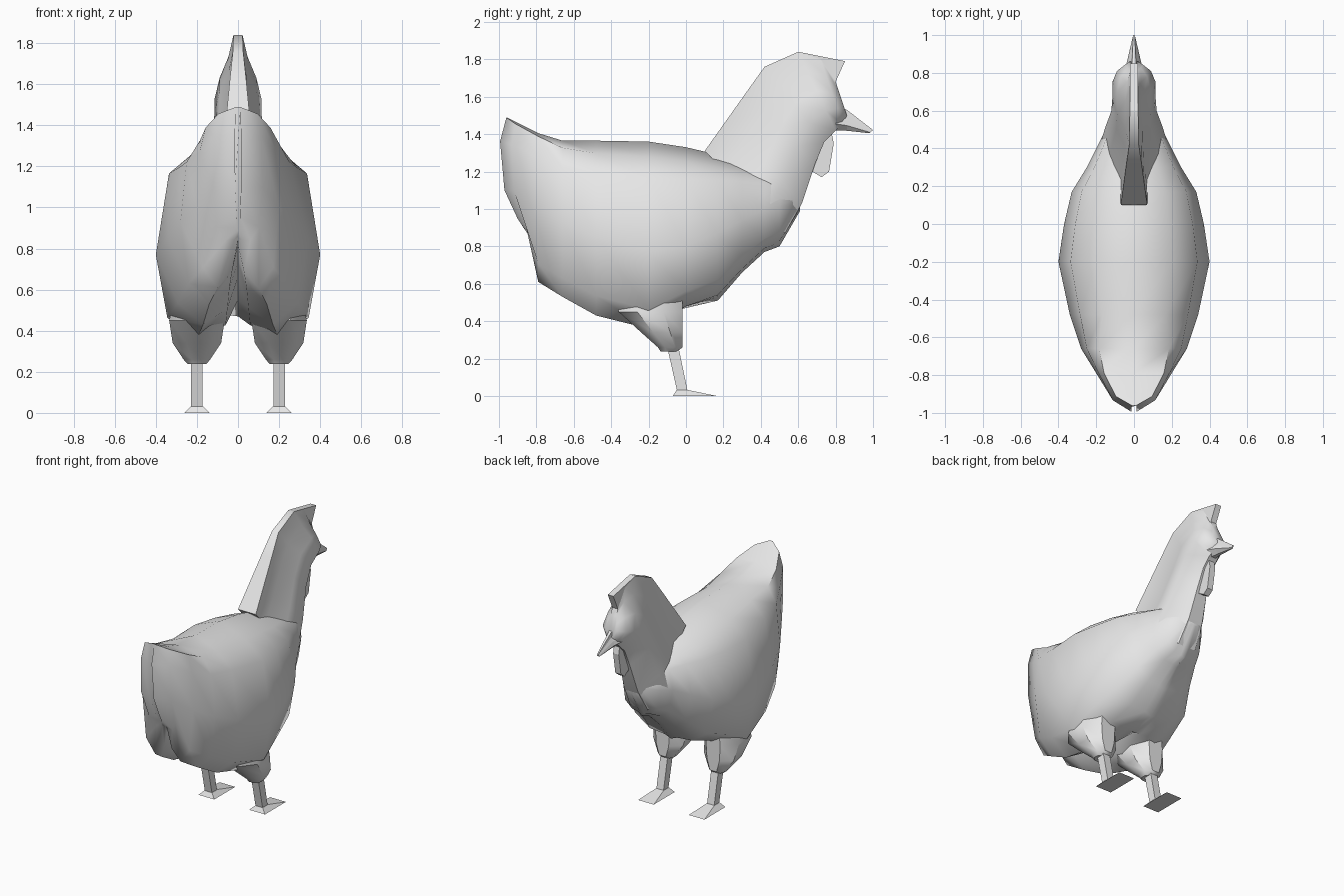
import bpy
import bmesh
from math import cos, sin, pi, radians

cube = bpy.data.objects.get("Cube")
if cube:
    bpy.data.objects.remove(cube, do_unlink=True)

# Single plain grey for the whole bird
shade = (0.8, 0.8, 0.8, 1)
grey = bpy.data.materials.new("plain_grey")
grey.use_nodes = True
grey.diffuse_color = shade
grey.node_tree.nodes["Principled BSDF"].inputs["Base Color"].default_value = shade


def loft(name, rings, smooth_angle=None):
    """Skin a list of equal-sized point rings and close both ends."""
    bm = bmesh.new()
    loops = [[bm.verts.new(point) for point in ring] for ring in rings]
    count = len(loops[0])
    for first, second in zip(loops, loops[1:]):
        for i in range(count):
            j = (i + 1) % count
            bm.faces.new((first[i], first[j], second[j], second[i]))
    bm.faces.new(loops[0])
    bm.faces.new(loops[-1])
    bmesh.ops.recalc_face_normals(bm, faces=bm.faces)
    mesh = bpy.data.meshes.new(name)
    bm.to_mesh(mesh)
    bm.free()
    mesh.materials.append(grey)
    obj = bpy.data.objects.new(name, mesh)
    bpy.context.collection.objects.link(obj)
    if smooth_angle:
        bpy.ops.object.select_all(action='DESELECT')
        obj.select_set(True)
        bpy.context.view_layer.objects.active = obj
        bpy.ops.object.shade_smooth_by_angle(angle=radians(smooth_angle))


def slab(name, outline, half):
    """Upright plate from (y, z) points."""
    loft(name, [[(x, y, z) for y, z in outline] for x in (-half, half)])


def body_ring(y, width, top, middle, low, belly):
    """Mirrored section with sloping back, two low lobes and a centre crease."""
    rump = min(1, max(0, (-0.5 - y) / 0.3))
    sides = [
        (width * (0.5 + 0.3 * rump), top - width * (0.2 - 0.12 * rump)),
        (width * (0.84 + 0.1 * rump), top + (middle - top) * 0.33),
        (width, middle),
        (width * 0.86, low + (middle - low) * 0.25),
        (width * 0.5, low),
        (width * 0.15, low + (belly - low) * 0.35),
    ]
    outline = [(0, top)] + sides + [(0, belly)] + [(-x, z) for x, z in reversed(sides)]
    # Sections behind the rump bow backwards to form the upright tail
    tail = max(0, (-0.8 - y) / 0.16)
    ring = []
    for x, z in outline:
        t = min(1, (top - z) / (top - belly))
        ring.append((x, y + tail * (0.12 * t - 0.36 * t * (1 - t)), z))
    return ring


def ridged_ring(back, front, width, ridge):
    """Tilted teardrop section with a narrow flat back edge; back and front are (y, z)."""
    half = []
    for blend, share in ((0, 0), (0.25, 0.4), (0.5, 0.78), (0.75, 1), (1, 0.3)):
        y, z = (b + (f - b) * blend for b, f in zip(back, front))
        half.append((max(ridge, width * share), y, z))
    return half + [(-x, y, z) for x, y, z in reversed(half)]


def level_ring(centre, half_x, half_y, count):
    """Level polygon whose flat sides touch the given half sizes."""
    x, y, z = centre
    reach = 1 / cos(pi / count)
    angles = [pi * (2 * i + 1) / count for i in range(count)]
    return [(x + half_x * reach * cos(a), y + half_y * reach * sin(a), z) for a in angles]


# Body from tail to breast: y, half width, back, widest, lobe and crease heights
body_sections = [
    (-.96, .015, 1.49, 1.1, .9, .86),
    (-.91, .12, 1.465, 1.1, .84, .85),
    (-.79, .2, 1.405, 1, .61, .82),
    (-.66, .28, 1.365, .93, .53, .74),
    (-.48, .34, 1.365, .85, .43, .66),
    (-.2, .4, 1.36, .77, .36, .55),
    (0, .37, 1.33, .8, .48, .47),
    (.17, .33, 1.29, .87, .54, .51),
    (.3, .25, 1.25, .94, .68, .66),
    (.42, .19, 1.21, 1, .79, .77),
    (.5, .15, 1.18, 1.02, .83, .8),
    (.61, .06, 1.13, 1.06, 1, .99),
]
loft("body", [body_ring(*section) for section in body_sections], smooth_angle=60)

# Neck and head: back point, throat point, half width, half width of the ridge
neck_sections = [
    ((.1, 1.31), (.53, .87), .18, .07),
    ((.21, 1.465), (.62, 1.03), .15, .055),
    ((.32, 1.62), (.69, 1.24), .12, .04),
    ((.42, 1.76), (.74, 1.36), .115, .025),
    ((.6, 1.84), (.8, 1.42), .115, .022),
    ((.72, 1.8), (.84, 1.45), .09, .022),
    ((.8, 1.68), (.86, 1.5), .045, .022),
]
loft("neck_and_head", [ridged_ring(*section) for section in neck_sections], smooth_angle=50)

# Front tip of the comb
slab("comb_tip", [(.6, 1.84), (.85, 1.79), (.8, 1.68), (.72, 1.62)], 0.022)

# Wattle hanging below the beak
slab("wattle", [(.7, 1.38), (.78, 1.4), (.79, 1.35), (.765, 1.2), (.725, 1.17), (.675, 1.2)], 0.022)

# Beak
beak_sections = [
    ((.8, 1.56), (.8, 1.42), .055, .015),
    ((.86, 1.53), (.86, 1.418), .037, .01),
    ((1, 1.422), (.98, 1.405), .008, .004),
]
loft("beak", [ridged_ring(*section) for section in beak_sections])

# Thigh, shank and foot on each side
for side, label in ((1, "left"), (-1, "right")):
    hip = side * 0.2
    loft(label + "_thigh", [
        level_ring((hip, -.19, .6), .1, .17, 8),
        level_ring((hip, -.19, .45), .135, .17, 8),
        level_ring((hip, -.13, .34), .118, .11, 8),
        level_ring((hip, -.085, .26), .065, .065, 8),
        level_ring((hip, -.09, .237), .045, .045, 8),
    ], smooth_angle=40)
    loft(label + "_shank", [
        level_ring((hip, -.07, .26), .028, .03, 4),
        level_ring((hip, -.018, .02), .028, .028, 4),
    ])
    loft(label + "_foot", [
        level_ring((hip, .048, 0), .062, .118, 4),
        level_ring((hip, -.02, .032), .03, .03, 4),
    ])
